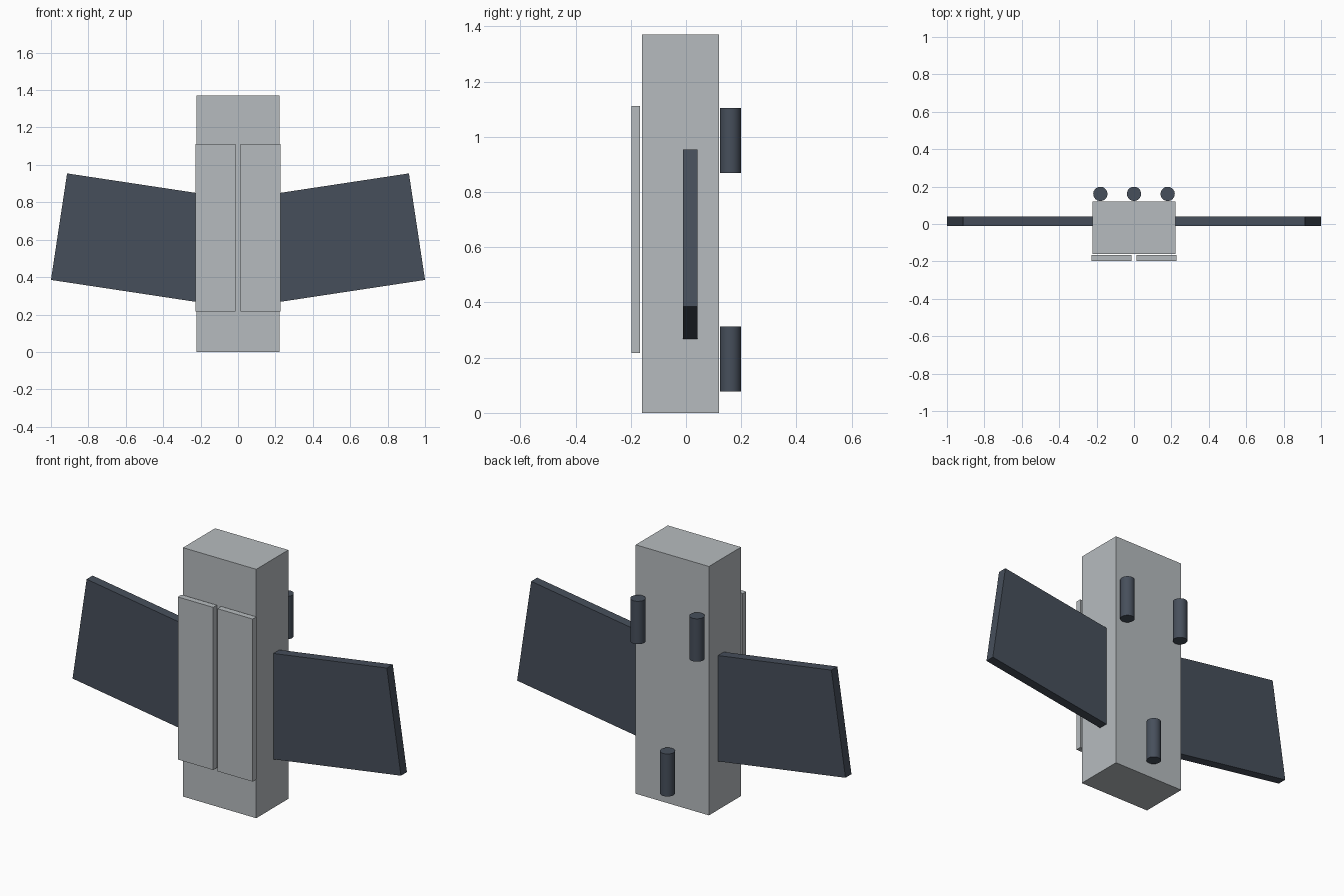
import bpy, math
from mathutils import Matrix

if "Cube" in bpy.data.objects:
    bpy.data.objects.remove(bpy.data.objects["Cube"])


def material(name, colour):
    m = bpy.data.materials.new(name)
    m.diffuse_color = (*colour, 1)
    m.use_nodes = True
    m.node_tree.nodes["Principled BSDF"].inputs["Base Color"].default_value = m.diffuse_color
    return m


grey = material("light_grey", (0.47, 0.50, 0.52))
slate = material("dark_slate", (0.062, 0.078, 0.105))


def box(name, x, y, z, mat):
    """Box from (min, max) ranges on each axis."""
    bpy.ops.mesh.primitive_cube_add(size=1, location=[sum(r) / 2 for r in (x, y, z)])
    ob = bpy.context.object
    ob.name = name
    ob.scale = [r[1] - r[0] for r in (x, y, z)]
    bpy.ops.object.transform_apply(location=False, rotation=False, scale=True)
    ob.data.materials.append(mat)
    return ob


def tube(name, x, z0, z1):
    bpy.ops.mesh.primitive_cylinder_add(vertices=32, radius=0.038, depth=z1 - z0,
                                        location=(x, 0.161, (z0 + z1) / 2))
    ob = bpy.context.object
    ob.name = name
    ob.data.materials.append(slate)
    bpy.ops.object.shade_smooth_by_angle(angle=math.radians(40))


# Main body
box("body", (-0.223, 0.223), (-0.16, 0.119), (0, 1.37), grey)

tilt = math.radians(8.6)
for side, label in ((-1, "left"), (1, "right")):
    # Front panels, just clear of the body
    xs = sorted((side * 0.013, side * 0.228))
    box(label + "_panel", xs, (-0.198, -0.166), (0.217, 1.112), grey)

    # Tilted wings, pivoting on the lower outer corner
    wing = box(label + "_wing", sorted((0, -side * 0.89)), (-0.011, 0.041), (0, 0.576), slate)
    wing.data.transform(Matrix.Translation(wing.location))
    wing.location = (side, 0, 0.385)
    wing.rotation_euler = (0, -side * tilt, 0)

    # Upper rear tubes
    tube(label + "_upper_tube", side * 0.18, 0.868, 1.104)

# Lower rear tube
tube("lower_tube", 0, 0.078, 0.312)
